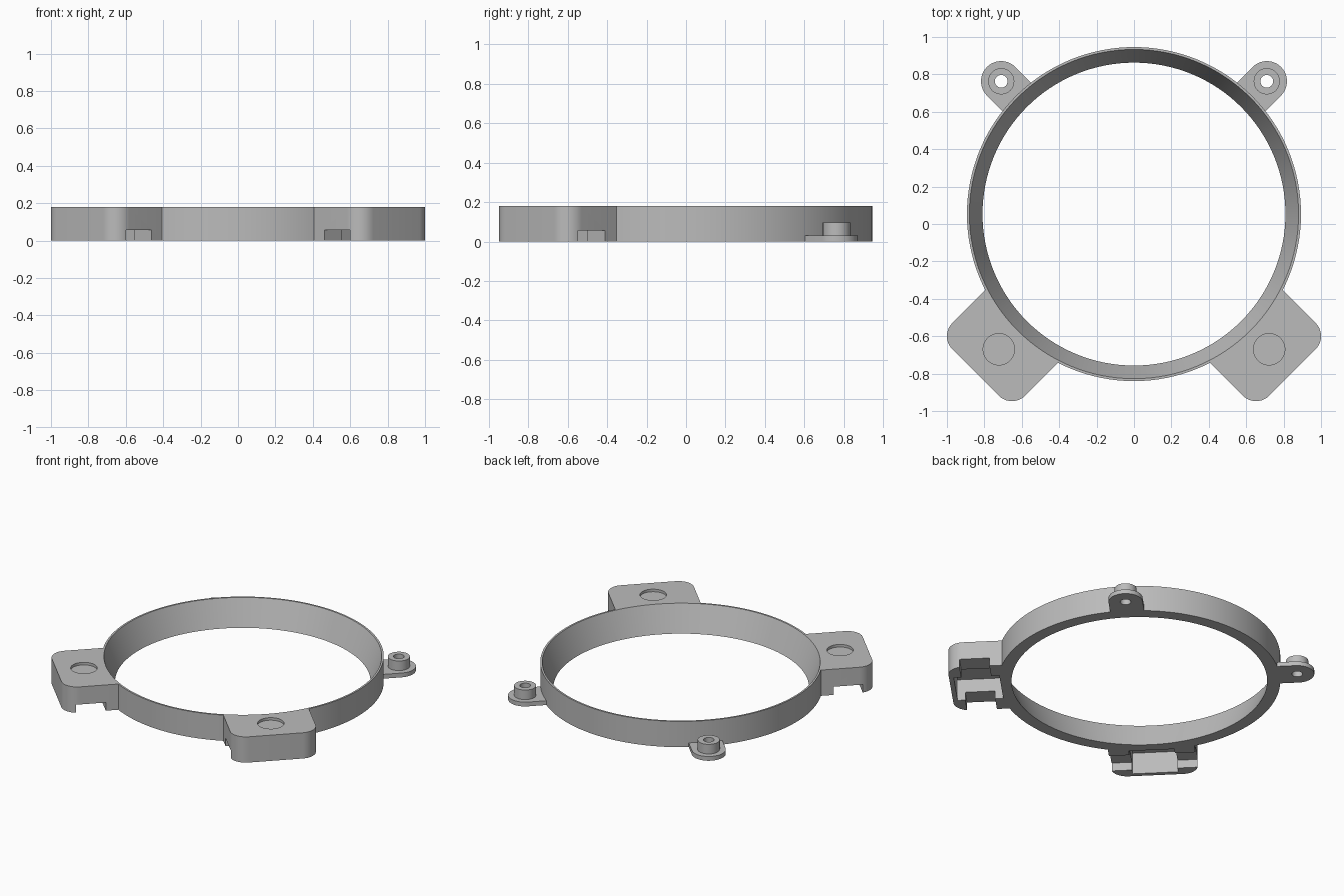
import bpy, bmesh
from math import radians, pi, cos, sin
from mathutils import Matrix, Vector

cube = bpy.data.objects.get("Cube")
if cube:
    bpy.data.objects.remove(cube)

CENTER = Vector((0, 0.053, 0))
HEIGHT = 0.18

grey = bpy.data.materials.new("matte_grey")
grey.use_nodes = True
grey.diffuse_color = (0.5, 0.5, 0.5, 1)
grey.node_tree.nodes["Principled BSDF"].inputs["Base Color"].default_value = (0.5, 0.5, 0.5, 1)


def prism(name, outline, z0, z1, angle=0, top_outline=None):
    """Loft a flat outline from z0 to z1, turned about the ring axis."""
    bm = bmesh.new()
    low = [bm.verts.new((x, y, z0)) for x, y in outline]
    high = [bm.verts.new((x, y, z1)) for x, y in top_outline or outline]
    bm.faces.new(low[::-1])
    bm.faces.new(high)
    n = len(low)
    for i in range(n):
        j = (i + 1) % n
        bm.faces.new((low[i], low[j], high[j], high[i]))
    bm.transform(Matrix.Translation(CENTER) @ Matrix.Rotation(radians(angle), 4, 'Z'))
    bmesh.ops.recalc_face_normals(bm, faces=bm.faces)
    mesh = bpy.data.meshes.new(name)
    bm.to_mesh(mesh)
    bm.free()
    mesh.materials.append(grey)
    obj = bpy.data.objects.new(name, mesh)
    bpy.context.collection.objects.link(obj)
    return obj


def arc(cx, cy, r, start, end, steps):
    angles = [radians(start + (end - start) * i / steps) for i in range(steps + 1)]
    return [(cx + r * cos(a), cy + r * sin(a)) for a in angles]


def circle(r, cx=0, n=48):
    return arc(cx, 0, r, 0, 360, n)[:-1]


def box(x0, x1, half):
    return [(x0, -half), (x1, -half), (x1, half), (x0, half)]


def combine(target, tool, operation):
    mod = target.modifiers.new(operation.lower(), 'BOOLEAN')
    mod.operation = operation
    mod.solver = 'EXACT'
    mod.object = tool
    bpy.context.view_layer.objects.active = target
    bpy.ops.object.modifier_apply(modifier=mod.name)
    bpy.data.objects.remove(tool)


# Outer wall of the ring
ring = prism("mounting_ring", circle(0.893, n=128), 0, HEIGHT)

# Rounded front mounts and rear screw tabs with bosses
mount = [(0.7, -0.275)] + arc(1.098, -0.175, 0.1, -90, 0, 10) \
    + arc(1.098, 0.175, 0.1, 0, 90, 10) + [(0.7, 0.275)]
tab = [(0.7, -0.108)] + arc(1.004, 0, 0.108, -90, 90, 24) + [(0.7, 0.108)]
for angle in (-45, -135):
    combine(ring, prism("front_mount", mount, 0, HEIGHT, angle), 'UNION')
for angle in (45, 135):
    combine(ring, prism("rear_tab", tab, 0, 0.03, angle), 'UNION')
    combine(ring, prism("tab_boss", circle(0.07, 1.004), 0.01, 0.097, angle), 'UNION')

# Tapered opening, wider at the top
combine(ring, prism("opening", circle(0.802, n=128), -0.02, HEIGHT + 0.02,
                    top_outline=circle(0.888, n=128)), 'DIFFERENCE')

# Mount details: top recess, square pocket below, side slots
for angle in (-45, -135):
    for name, outline, z0, z1 in (
            ("recess", circle(0.084, 1.022), HEIGHT - 0.018, HEIGHT + 0.05),
            ("pocket", box(0.878, 1.168, 0.145), -0.05, 0.15),
            ("slot", box(0.93, 1.12, 0.4), -0.05, 0.057)):
        combine(ring, prism(name, outline, z0, z1, angle), 'DIFFERENCE')

# Screw holes
for angle in (45, 135):
    combine(ring, prism("screw_hole", circle(0.034, 1.004, 32), -0.05, 0.2, angle), 'DIFFERENCE')

bpy.ops.object.select_all(action='DESELECT')
ring.select_set(True)
bpy.context.view_layer.objects.active = ring
bpy.ops.object.shade_smooth_by_angle(angle=radians(30))
